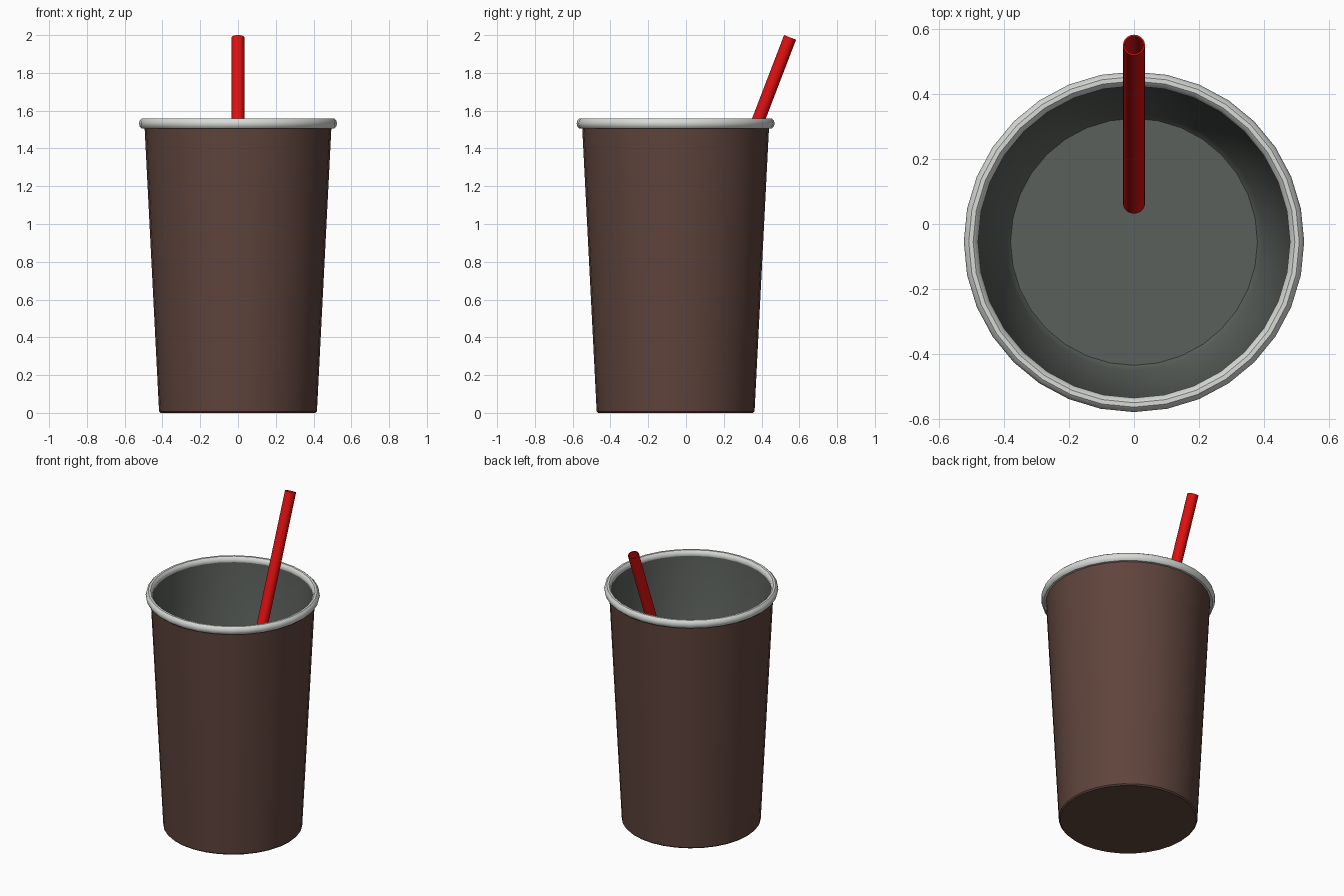
import bpy, bmesh, math
from mathutils import Matrix, Vector

if "Cube" in bpy.data.objects:
    bpy.data.objects.remove(bpy.data.objects["Cube"])

CUP_Y = -0.055


def material(name, rgb):
    m = bpy.data.materials.new(name)
    m.diffuse_color = (*rgb, 1.0)
    m.use_nodes = True
    m.node_tree.nodes["Principled BSDF"].inputs["Base Color"].default_value = m.diffuse_color
    return m


brown = material("brown_card", (0.115, 0.058, 0.045))
grey = material("grey_lining", (0.105, 0.117, 0.107))
white = material("pale_rim", (0.68, 0.70, 0.67))
red = material("red_straw", (0.75, 0.005, 0.005))


def lathe(name, profile, mat, sides=32, closed=False, matrix=None):
    """Spin (radius, z) points round z; radius 0 makes a pole.
    Points run bottom to top on the outside for outward normals."""
    bm = bmesh.new()
    rings = []
    for r, z in profile:
        if r == 0:
            rings.append([bm.verts.new((0, 0, z))] * sides)
        else:
            rings.append([bm.verts.new((r * math.cos(2 * math.pi * i / sides),
                                        r * math.sin(2 * math.pi * i / sides), z))
                          for i in range(sides)])
    pairs = list(zip(rings, rings[1:]))
    if closed:
        pairs.append((rings[-1], rings[0]))
    for a, b in pairs:
        for i in range(sides):
            j = (i + 1) % sides
            quad = list(dict.fromkeys([a[i], a[j], b[j], b[i]]))
            bm.faces.new(quad)
    bm.transform(matrix or Matrix.Translation((0, CUP_Y, 0)))
    me = bpy.data.meshes.new(name)
    bm.to_mesh(me)
    bm.free()
    me.materials.append(mat)
    ob = bpy.data.objects.new(name, me)
    bpy.context.collection.objects.link(ob)
    bpy.ops.object.select_all(action='DESELECT')
    ob.select_set(True)
    bpy.context.view_layer.objects.active = ob
    bpy.ops.object.shade_smooth_by_angle(angle=math.radians(40))
    return ob


# Tapered outer shell with a softened base edge
lathe("cup_body", [(0, 0), (0.41, 0), (0.418, 0.008), (0.495, 1.52)], brown)

# Inner lining, running down the wall and across the floor
lathe("cup_lining", [(0.482, 1.53), (0.397, 0.06), (0.38, 0.04), (0, 0.04)], grey)

# Rolled rim
rim = [(0.502 + 0.022 * math.cos(t), 1.532 + 0.028 * math.sin(t))
       for t in (2 * math.pi * k / 10 for k in range(10))]
lathe("cup_rim", rim, white, closed=True)

# Hollow straw leaning towards the back
tilt = math.radians(21)
length = 1.36
axis = Vector((0, math.sin(tilt), math.cos(tilt)))
base = Vector((0, 0.551, 1.988)) - axis * length
lathe("straw", [(0.034, 0), (0.034, length), (0.029, length), (0.029, 0)], red,
      sides=20, closed=True,
      matrix=Matrix.Translation(base) @ Matrix.Rotation(-tilt, 4, 'X'))
